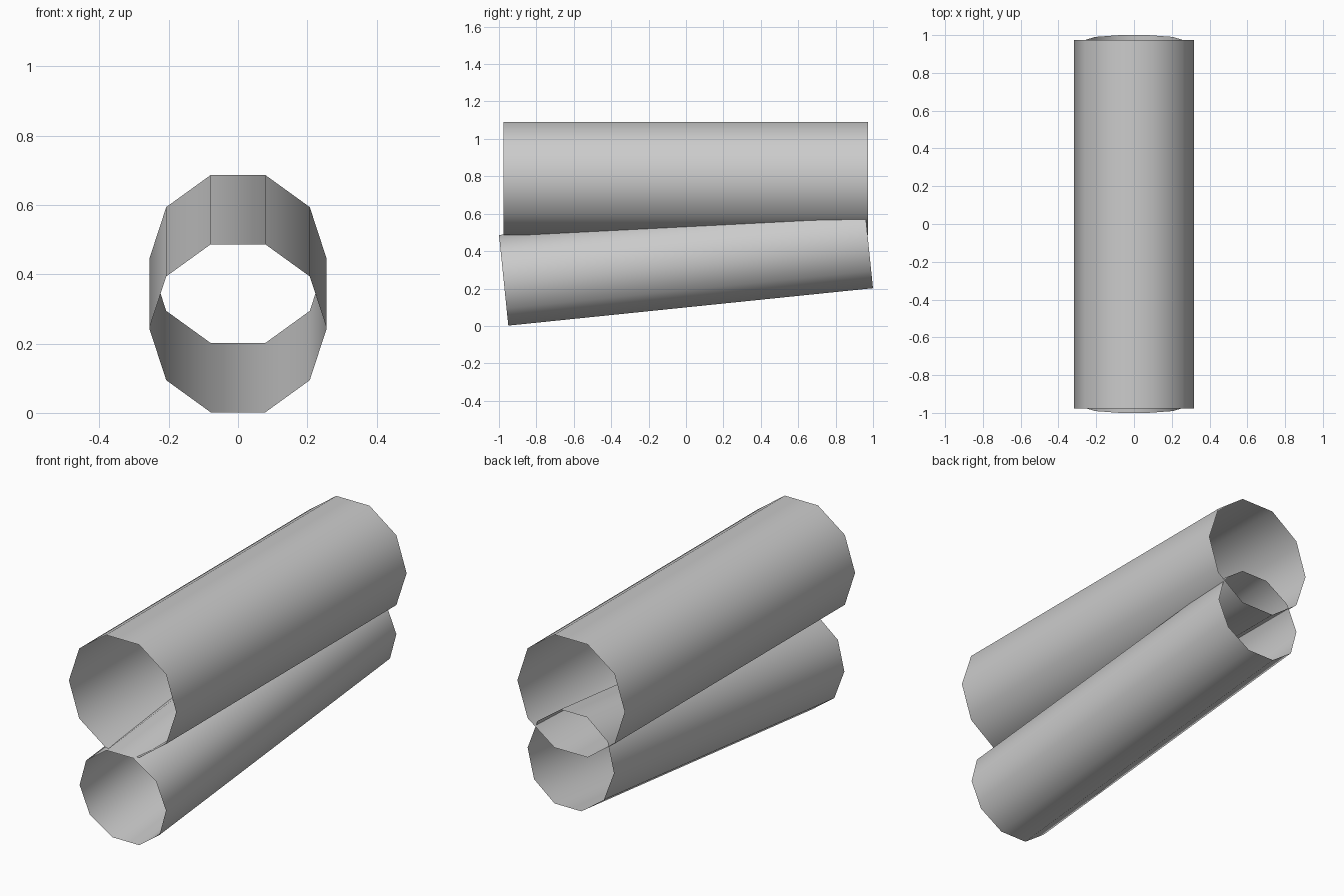
import bpy, math

if "Cube" in bpy.data.objects:
    bpy.data.objects.remove(bpy.data.objects["Cube"])

# Single flat grey
grey = bpy.data.materials.new("light grey")
grey.diffuse_color = (0.6, 0.6, 0.6, 1)
grey.use_nodes = True
grey.node_tree.nodes["Principled BSDF"].inputs["Base Color"].default_value = grey.diffuse_color

def open_tube(name, radius, length, centre, tilt):
    """Ten-sided, open-ended, smooth-shaded tube lying along y."""
    bpy.ops.mesh.primitive_cylinder_add(
        vertices=10, radius=radius, depth=length, end_fill_type='NOTHING',
        location=centre, rotation=(math.radians(90) + tilt, 0, 0))
    tube = bpy.context.object
    tube.name = name
    # Turn the ring so a flat side faces up and down
    for v in tube.data.vertices:
        x, y, z = v.co
        v.co = (y, -x, z)
    tube.data.materials.append(grey)
    bpy.ops.object.shade_smooth()
    return tube

# Level upper tube
open_tube("upper_tube", 0.318, 1.95, (0, -0.002, 0.788), 0)

# Narrower lower tube, rising towards the back into the upper one
open_tube("lower_tube", 0.256, 1.96, (0, 0, 0.344), math.atan2(0.2, 1.95))
